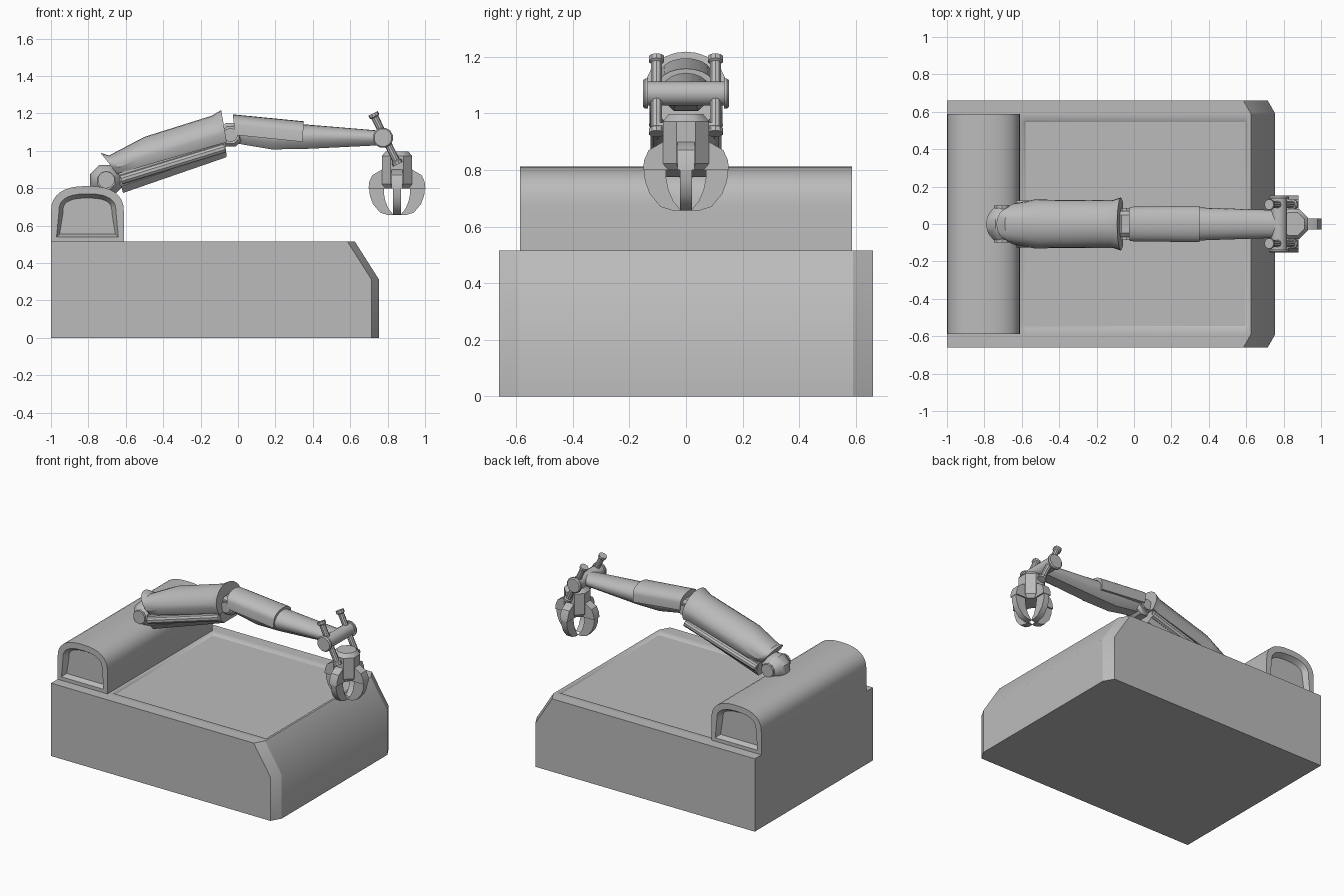
import bpy, bmesh, math
from mathutils import Vector, Matrix

if "Cube" in bpy.data.objects:
    bpy.data.objects.remove(bpy.data.objects["Cube"], do_unlink=True)

GREY = (0.5, 0.5, 0.5, 1)
grey = bpy.data.materials.new("plain grey")
grey.use_nodes = True
grey.diffuse_color = GREY
grey.node_tree.nodes["Principled BSDF"].inputs["Base Color"].default_value = GREY


def finish(name, bm, angle=35):
    bmesh.ops.recalc_face_normals(bm, faces=bm.faces)
    mesh = bpy.data.meshes.new(name)
    bm.to_mesh(mesh)
    bm.free()
    obj = bpy.data.objects.new(name, mesh)
    bpy.context.collection.objects.link(obj)
    mesh.materials.append(grey)
    bpy.ops.object.select_all(action='DESELECT')
    obj.select_set(True)
    bpy.context.view_layer.objects.active = obj
    bpy.ops.object.shade_smooth_by_angle(angle=math.radians(angle))
    return obj


def loft(rings):
    """Closed skin through equal-length rings of points, with end caps."""
    bm = bmesh.new()
    loops = [[bm.verts.new(p) for p in ring] for ring in rings]
    n = len(loops[0])
    for a, b in zip(loops, loops[1:]):
        for i in range(n):
            j = (i + 1) % n
            bm.faces.new((a[i], a[j], b[j], b[i]))
    caps = [bm.faces.new(loops[0]), bm.faces.new(loops[-1])]
    return bm, caps


def rod(name, start, end, stations, sides=12):
    """Turned part: stations are (fraction along axis, radius)."""
    start, end = Vector(start), Vector(end)
    turn = (end - start).to_track_quat('Z', 'Y')
    rings = []
    for t, r in stations:
        ring = []
        for i in range(sides):
            a = 2 * math.pi * (i + 0.5) / sides
            ring.append(start.lerp(end, t) + turn @ Vector((r * math.cos(a), r * math.sin(a), 0)))
        rings.append(ring)
    return finish(name, loft(rings)[0])


def limb(name, stations, shape):
    """Each station: bottom (x, z), top (x, z), half width."""
    rings = []
    for (xb, zb), (xt, zt), w in stations:
        rings.append([(xb + (xt - xb) * t, s * w, zb + (zt - zb) * t) for s, t in shape])
    return finish(name, loft(rings)[0])


# Base block with clipped front corners and a shallow tray in the deck
def base_ring(y, back, depth):
    top = 0.515
    return [(x, y, z) for x, z in (
        (-1, 0), (0.755 - back, 0), (0.755 - back, 0.31), (0.625 - back, top),
        (0.61 - back, top), (0.595 - back, top - depth), (-0.58, top - depth),
        (-0.595, top), (-1, top))]


half = [(0.66, 0.04, 0), (0.59, 0, 0), (0.557, 0, 0), (0.545, 0, 0.012)]
rings = [base_ring(-y, b, d) for y, b, d in half] + [base_ring(y, b, d) for y, b, d in reversed(half)]
bm, _ = loft(rings)
for e in bm.edges:
    if all(abs(abs(v.co.y) - 0.59) < 0.001 and v.co.x > 0.6 for v in e.verts):
        e.smooth = False
finish("base", bm)

# Arched housing with a recessed panel at each end
arch = [(-0.61, 0.51), (-1, 0.51)]
for i in range(17):
    a = math.pi * (1 - i / 16)
    c, s = math.cos(a), math.sin(a)
    arch.append((-0.805 + 0.195 * math.copysign(abs(c) ** 0.8, c), 0.67 + 0.142 * s ** 0.8 if s > 1e-6 else 0.67))
bm, caps = loft([[(x, y, z) for x, z in arch] for y in (-0.587, 0.587)])
bmesh.ops.recalc_face_normals(bm, faces=bm.faces)
for cap in caps:
    bmesh.ops.inset_region(bm, faces=[cap], thickness=0.042)
    bmesh.ops.inset_region(bm, faces=[cap], thickness=0.022, depth=-0.035)
finish("arm_housing", bm)

# Shoulder joint: faceted ball and hub
rod("shoulder_ball", (-0.705, -0.085, 0.84), (-0.705, 0.085, 0.84),
    [(0, 0.05), (0.2, 0.08), (0.4, 0.092), (0.6, 0.092), (0.8, 0.08), (1, 0.05)], 8)
rod("shoulder_hub", (-0.705, -0.1, 0.845), (-0.705, 0.1, 0.845), [(0, 0.046), (1, 0.046)], 10)
limb("shoulder_link", [((-0.69, 0.8), (-0.74, 0.9), 0.05), ((-0.58, 0.83), (-0.6, 0.93), 0.05)],
     [(-1, 0), (1, 0), (1, 1), (-1, 1)])

# Upper arm: flared cover over a beam with side tubes
dome = [(-0.85, 0), (0.85, 0)]
for i in range(13):
    a = math.pi * i / 12
    dome.append((math.cos(a), 0.3 + 0.7 * math.sin(a)))
limb("upper_arm_cover", [
    ((-0.645, 0.875), (-0.735, 0.99), 0.085),
    ((-0.62, 0.885), (-0.69, 0.975), 0.11),
    ((-0.55, 0.905), (-0.5, 1.075), 0.13),
    ((-0.1, 1.035), (-0.14, 1.188), 0.128),
    ((-0.06, 1.045), (-0.09, 1.218), 0.142)], dome)
limb("upper_arm_beam", [((-0.615, 0.775), (-0.64, 0.88), 0.1), ((-0.06, 0.967), (-0.07, 1.05), 0.1)],
     [(-0.7, 0), (0.7, 0), (1, 0.35), (1, 1), (-1, 1), (-1, 0.35)])
for side, y in (("right", -0.1), ("left", 0.1)):
    rod(side + "_arm_tube", (-0.625, y, 0.845), (-0.07, y, 1.015), [(0, 0.026), (1, 0.026)], 10)

# Elbow joint
rod("elbow_barrel", (-0.04, -0.07, 1.085), (-0.04, 0.07, 1.085),
    [(0, 0.05), (0.15, 0.068), (0.85, 0.068), (1, 0.05)], 8)
rod("elbow_pin", (-0.04, -0.085, 1.085), (-0.04, 0.085, 1.085), [(0, 0.038), (1, 0.038)], 10)

# Forearm: tapered inner arm with a wider sleeve on top
tube = [(-0.5, 0), (0.5, 0), (0.9, 0.25)]
for i in range(11):
    a = math.pi * i / 10
    tube.append((math.cos(a), 0.5 + 0.5 * math.sin(a)))
tube.append((-0.9, 0.25))
limb("forearm", [
    ((-0.01, 1.04), (-0.015, 1.17), 0.07),
    ((0.18, 1.008), (0.18, 1.155), 0.083),
    ((0.35, 1.01), (0.35, 1.142), 0.088),
    ((0.76, 1.03), (0.76, 1.108), 0.074)], tube)
limb("forearm_sleeve", [
    ((-0.015, 1.085), (-0.028, 1.195), 0.092),
    ((0.345, 1.048), (0.352, 1.158), 0.097)],
    [(-1, 0), (1, 0)] + tube[3:-1])

# Wrist: cross bar with end discs, and a rod on each side
rod("wrist_bar", (0.775, -0.14, 1.07), (0.775, 0.14, 1.07), [(0, 0.044), (1, 0.044)], 12)
for side, s in (("right", -1), ("left", 1)):
    rod(side + "_wrist_disc", (0.775, s * 0.134, 1.07), (0.775, s * 0.152, 1.07),
        [(0, 0.055), (0.6, 0.055), (1, 0.048)], 12)
    rod(side + "_wrist_rod", (0.722, s * 0.104, 1.2), (0.855, s * 0.104, 0.928),
        [(0, 0.028), (0.06, 0.028), (0.08, 0.02), (0.92, 0.02), (0.94, 0.028), (1, 0.028)], 10)
rod("hand_pin", (0.845, -0.11, 0.95), (0.845, 0.11, 0.95), [(0, 0.02), (1, 0.02)], 8)

# Hand: faceted palm and four curved claws
CX = 0.85
rod("palm", (CX, 0, 0.8), (CX, 0, 0.997), [(0, 0.07), (0.12, 0.088), (0.87, 0.088), (1, 0.066)], 8)

knuckle = [(0.06, 0.8), (0.152, 0.8), (0.148, 0.835), (0.132, 0.87), (0.08, 0.9), (0.06, 0.9)]
claw = [(0.07, 0.81), (0.15, 0.81), (0.145, 0.76), (0.128, 0.715), (0.09, 0.67), (0.05, 0.657),
        (0.018, 0.657), (0.045, 0.69), (0.062, 0.73), (0.07, 0.77)]


def plate(name, outline, thick, angle):
    spin = Matrix.Translation((CX, 0, 0)) @ Matrix.Rotation(angle, 4, 'Z')
    rings = [[spin @ Vector((r, w, z)) for r, z in outline] for w in (-thick, thick)]
    finish(name, loft(rings)[0])


for i, side in enumerate(("outer", "left", "inner", "right")):
    plate(side + "_knuckle", knuckle, 0.03, i * math.pi / 2)
    plate(side + "_claw", claw, 0.021, i * math.pi / 2)
